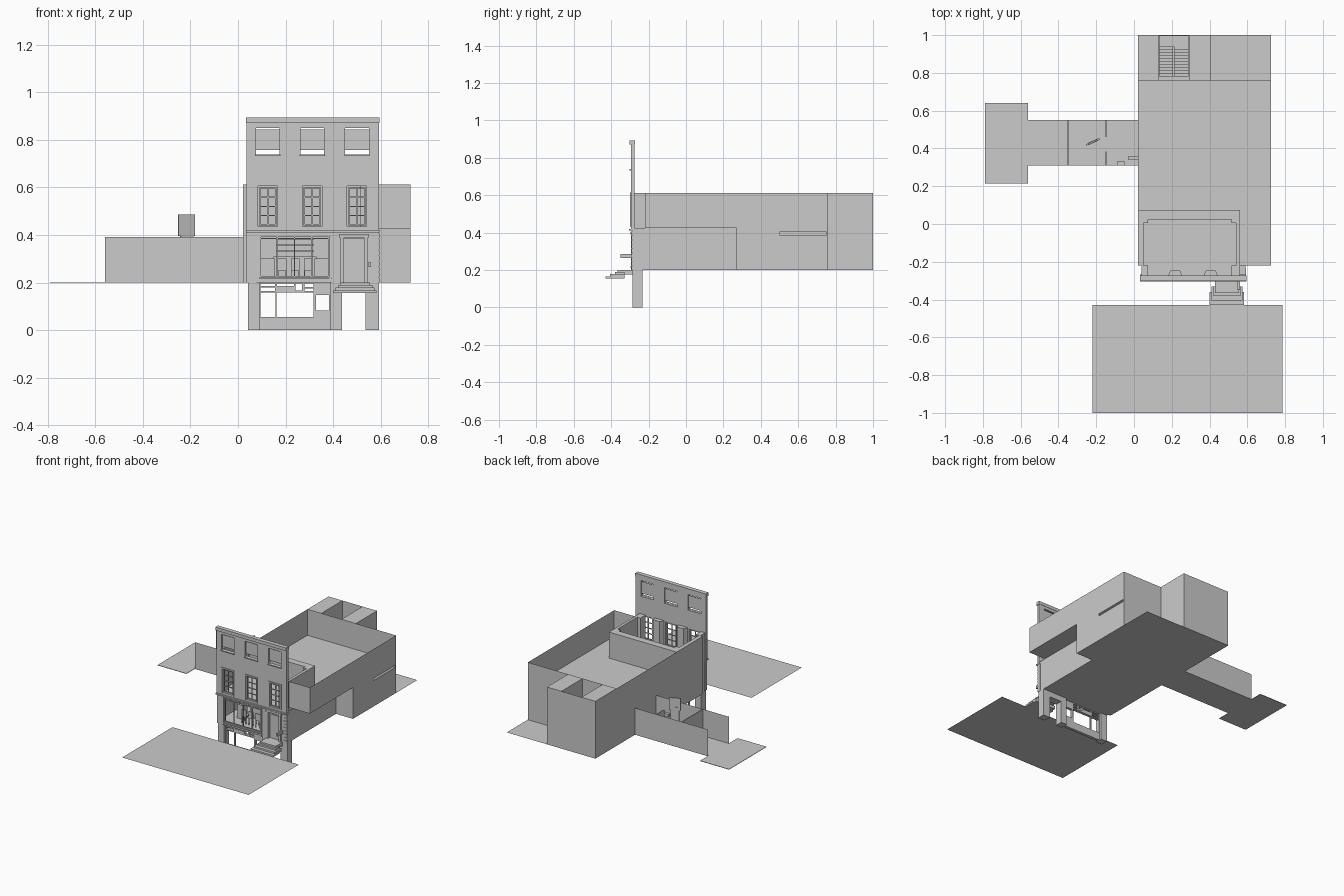
import bpy, bmesh, math
from mathutils import Matrix

def finish(name, bm):
    me = bpy.data.meshes.new(name)
    bm.to_mesh(me)
    bm.free()
    ob = bpy.data.objects.new(name, me)
    bpy.context.collection.objects.link(ob)
    return ob

def box(name, x0, x1, y0, y1, z0, z1, turn=0):
    bm = bmesh.new()
    bmesh.ops.create_cube(bm, size=1)
    bm.transform(Matrix.Translation(((x0+x1)/2, (y0+y1)/2, (z0+z1)/2)) @ Matrix.Rotation(turn, 4, 'Z')
                 @ Matrix.Diagonal((x1-x0, y1-y0, z1-z0, 1)))
    return finish(name, bm)

def sheet(name, pts, z, height=0):
    """Flat polygon, extruded upwards when a height is given."""
    bm = bmesh.new()
    f = bm.faces.new([bm.verts.new((x, y, z)) for x, y in pts])
    if f.normal.z < 0:
        f.normal_flip()
    if height:
        r = bmesh.ops.extrude_face_region(bm, geom=[f])
        bmesh.ops.translate(bm, vec=(0, 0, height), verts=[v for v in r['geom'] if isinstance(v, bmesh.types.BMVert)])
        bmesh.ops.recalc_face_normals(bm, faces=bm.faces)
    return finish(name, bm)

def run(name, pts, z0, z1):
    """Thin wall along a plan path."""
    bm = bmesh.new()
    cols = [(bm.verts.new((x, y, z0)), bm.verts.new((x, y, z1))) for x, y in pts]
    for (a, b), (c, d) in zip(cols, cols[1:]):
        bm.faces.new((a, c, d, b))
    return finish(name, bm)

def wall(name, u0, u1, z0, z1, v0, v1, holes=(), axis='x'):
    """Wall with rectangular openings (u0, u1, z0, z1), from v0 to v1 in depth."""
    us = sorted({u0, u1, *[h[0] for h in holes], *[h[1] for h in holes]})
    zs = sorted({z0, z1, *[h[2] for h in holes], *[h[3] for h in holes]})
    bm = bmesh.new()
    place = (lambda u, z: (u, v0, z)) if axis == 'x' else (lambda u, z: (v0, u, z))
    grid = {(u, z): bm.verts.new(place(u, z)) for u in us for z in zs}
    for a, b in zip(us, us[1:]):
        for c, d in zip(zs, zs[1:]):
            mu, mz = (a+b)/2, (c+d)/2
            if not any(h[0] < mu < h[1] and h[2] < mz < h[3] for h in holes):
                bm.faces.new((grid[a, c], grid[b, c], grid[b, d], grid[a, d]))
    bmesh.ops.delete(bm, geom=[v for v in bm.verts if not v.link_faces], context='VERTS')
    if v1 != v0:
        r = bmesh.ops.extrude_face_region(bm, geom=bm.faces[:])
        vec = (0, v1-v0, 0) if axis == 'x' else (v1-v0, 0, 0)
        bmesh.ops.translate(bm, vec=vec, verts=[v for v in r['geom'] if isinstance(v, bmesh.types.BMVert)])
        bmesh.ops.recalc_face_normals(bm, faces=bm.faces)
    bmesh.ops.dissolve_limit(bm, angle_limit=0.01, verts=bm.verts[:], edges=bm.edges[:])
    return finish(name, bm)

def lattice(name, x0, x1, z0, z1, y, cols, rows, bar=0.005, depth=0.006):
    """Window frame with glazing bars."""
    w, h = (x1-x0-bar)/cols, (z1-z0-bar)/rows
    panes = [(x0+bar+i*w, x0+(i+1)*w, z0+bar+j*h, z0+(j+1)*h) for i in range(cols) for j in range(rows)]
    return wall(name, x0, x1, z0, z1, y, y+depth, panes)

G, F, T = 0.20, 0.425, 0.612      # ground floor, upper floor, wall top

# Street, rear yard, side patio
sheet("street", [(-0.22, -1), (0.785, -1), (0.785, -0.43), (-0.22, -0.43)], 0.155)
sheet("rear_yard", [(0.405, 0.76), (0.725, 0.76), (0.725, 1), (0.405, 1)], G)
box("side_patio", -0.79, -0.56, 0.215, 0.64, G, G+0.003)

# Main building floors and walls
sheet("ground_floor", [(0.04, -0.28), (0.59, -0.28), (0.59, 0.27), (0.725, 0.27), (0.725, 0.76),
                       (0.405, 0.76), (0.405, 1), (0.02, 1), (0.02, -0.22), (0.04, -0.22)], G)
sheet("upper_floor", [(0.04, -0.28), (0.56, -0.28), (0.56, -0.22), (0.725, -0.22), (0.725, 0.76),
                      (0.02, 0.76), (0.02, -0.22), (0.04, -0.22)], F)
run("left_and_stair_wall", [(0.04, -0.28), (0.04, -0.22), (0.02, -0.22), (0.02, 1), (0.405, 1), (0.405, 0.76)], G, T)
run("right_lower_wall", [(0.59, -0.28), (0.59, 0.27), (0.725, 0.27)], G, F)
wall("right_rear_lower_wall", 0.27, 0.76, G, F, 0.725, 0.725, [(0.5, 0.75, 0.387, 0.402)], axis='y')
run("rear_lower_wall", [(0.725, 0.76), (0.02, 0.76)], G, F)
run("upper_room_wall", [(0.56, -0.22), (0.725, -0.22), (0.725, 0.76), (0.02, 0.76)], F, T)

# Front room upstairs: thick walls, corner breaks, splayed window piers
box("front_room_left_wall", 0.022, 0.05, -0.22, 0.075, F, T)
box("front_room_right_wall", 0.54, 0.56, -0.275, 0.075, F, T)
box("front_room_back_wall", 0.05, 0.54, 0.025, 0.075, F, T)
for x0, x1 in ((0.04, 0.075), (0.515, 0.54)):
    box("front_room_corner", x0, x1, -0.275, -0.22, F, T)
    box("front_room_corner", x0, x1, 0.005, 0.025, F, T)
for c in (0.218, 0.406):
    sheet("window_pier", [(c-0.038, -0.275), (c+0.038, -0.275), (c+0.025, -0.245), (c-0.025, -0.245)], F, T-F)

# Stair tower: roofs, shaft and two flights
for x0, x1 in ((0.02, 0.13), (0.29, 0.405)):
    sheet("stair_tower_roof", [(x0, 0.76), (x1, 0.76), (x1, 1), (x0, 1)], T)
for x in (0.13, 0.29):
    run("stair_shaft_wall", [(x, 0.76), (x, 1)], G, T)
N, rise = 10, 0.0112
for i in range(N):
    y = 0.78 + i*0.016
    box("lower_step", 0.215, 0.288, y, y+0.016, G, G+rise*(i+1))
    box("upper_step", 0.132, 0.203, y, y+0.016, F-rise*(i+1)-0.02, F-rise*i)
box("stair_landing", 0.132, 0.288, 0.94, 0.998, G+rise*N-0.01, G+rise*N)
box("stair_divider", 0.204, 0.214, 0.78, 0.94, G, F+0.05)

# Side wing with partitions and fittings
sheet("wing_floor", [(-0.56, 0.31), (0.02, 0.31), (0.02, 0.55), (-0.56, 0.55)], G)
for y in (0.31, 0.55):
    run("wing_wall", [(-0.56, y), (0.02, y)], G, 0.392)
box("wing_partition", -0.352, -0.348, 0.31, 0.55, G, 0.392)
box("wing_partition", -0.152, -0.146, 0.31, 0.385, G, 0.392)
box("wing_partition", -0.152, -0.146, 0.46, 0.55, G, 0.392)
box("raised_panel", -0.255, -0.178, 0.431, 0.439, 0.395, 0.485, math.radians(25))
box("panel_stand", -0.245, -0.188, 0.429, 0.441, G, 0.42, math.radians(25))
run("curved_screen", [(-0.07+0.075*math.cos(a), 0.505+0.035*math.sin(a))
                      for a in (math.pi*i/10 for i in range(11))], G, 0.35)
box("basin", -0.09, -0.05, 0.31, 0.33, 0.27, 0.29)
box("bench", -0.03, 0.02, 0.34, 0.36, G, 0.26)

# Upper facade with three bays
bays = (0.125, 0.312, 0.5)
holes = []
for c in bays:
    holes += [(c-0.05, c+0.05, 0.738, 0.85), (c-0.042, c+0.042, 0.436, 0.605)]
wall("upper_facade", 0.035, 0.593, 0.42, 0.87, -0.295, -0.275, holes)
box("parapet_cornice", 0.033, 0.595, -0.303, -0.273, 0.87, 0.893)
box("string_course", 0.033, 0.595, -0.305, -0.275, 0.41, 0.42)
for c in bays:
    box("top_window_blind", c-0.05, c+0.05, -0.284, -0.280, 0.758, 0.843)
    box("top_window_sill", c-0.053, c+0.053, -0.303, -0.29, 0.732, 0.739)
    lattice("tall_window", c-0.036, c+0.036, 0.44, 0.6, -0.288, 2, 4)
    for s in (-1, 1):
        x = c + s*0.046
        box("window_architrave", x-0.005, x+0.005, -0.300, -0.29, 0.432, 0.615)
    box("window_head", c-0.051, c+0.051, -0.300, -0.29, 0.605, 0.615)

# Ground floor facade, shopfront, door
wall("ground_facade", 0.035, 0.593, G, 0.41, -0.288, -0.265,
     [(0.09, 0.385, 0.222, 0.398), (0.445, 0.53, G, 0.385)])
lattice("shop_window_frame", 0.09, 0.385, 0.222, 0.398, -0.284, 4, 1, 0.006)
box("shop_transom", 0.09, 0.385, -0.284, -0.278, 0.382, 0.388)
box("shop_sill", 0.083, 0.393, -0.296, -0.28, 0.214, 0.222)
for x in (0.083, 0.388):
    box("shop_pilaster", x-0.006, x+0.006, -0.294, -0.28, G, 0.405)
box("door", 0.445, 0.53, -0.275, -0.268, G, 0.385)
box("door_panel", 0.453, 0.522, -0.279, -0.274, 0.205, 0.372)
for x in (0.437, 0.538):
    box("door_pilaster", x-0.008, x+0.008, -0.295, -0.28, G, 0.392)
box("door_head", 0.425, 0.55, -0.298, -0.28, 0.39, 0.405)
for i in range(9):
    w = 0.022 if i % 2 else 0.032
    box("quoin", 0.593-w, 0.594, -0.292, -0.28, G+i*0.0233, G+i*0.0233+0.019)
box("door_lantern", 0.548, 0.56, -0.35, -0.288, 0.265, 0.286)

# Entrance steps
box("entrance_landing", 0.43, 0.555, -0.365, -0.285, 0.175, G)
for x0, x1, y, z in ((0.42, 0.565, -0.38, 0.189), (0.41, 0.575, -0.405, 0.178), (0.4, 0.582, -0.43, 0.166)):
    box("entrance_step", x0, x1, y, -0.33 if z > 0.17 else -0.36, 0.155, z)

# Basement front: posts, beam, thin glazed screen
for x0, x1 in ((0.042, 0.09), (0.39, 0.438), (0.537, 0.592)):
    box("basement_post", x0, x1, -0.286, -0.232, 0, 0.16)
box("basement_beam", 0.39, 0.592, -0.286, -0.232, 0.16, G)
box("basement_beam_end", 0.042, 0.09, -0.286, -0.232, 0.16, G)
wall("basement_screen", 0.09, 0.39, 0, G, -0.27, -0.25,
     [(0.095, 0.318, 0.055, 0.157), (0.327, 0.383, 0.082, 0.148), (0.095, 0.155, 0.165, 0.178),
      (0.095, 0.155, 0.185, 0.195), (0.165, 0.235, 0.185, 0.195), (0.242, 0.27, 0.167, 0.195),
      (0.28, 0.318, 0.165, 0.175), (0.28, 0.318, 0.182, 0.195)])
box("basement_mullion", 0.157, 0.162, -0.268, -0.255, 0.055, 0.157)

# Shop interior
for x in (0.185, 0.24, 0.295):
    box("chair_seat", x-0.018, x+0.018, -0.2, -0.16, 0.25, 0.258)
    box("chair_back", x-0.018, x+0.018, -0.2, -0.194, 0.258, 0.3)
    for dx in (-0.016, 0.016):
        for y in (-0.197, -0.163):
            box("chair_leg", x+dx-0.002, x+dx+0.002, y-0.002, y+0.002, G, 0.25)
box("counter", 0.15, 0.33, -0.08, -0.04, G, 0.31)
for x in (0.125, 0.35):
    box("cabinet", x-0.028, x+0.028, -0.15, -0.11, G, 0.3)
for z in (0.33, 0.355, 0.38):
    box("wall_shelf", 0.16, 0.32, 0.0, 0.03, z, z+0.005)
run("shop_back_wall", [(0.04, 0.035), (0.42, 0.035), (0.42, -0.265)], G, F)
